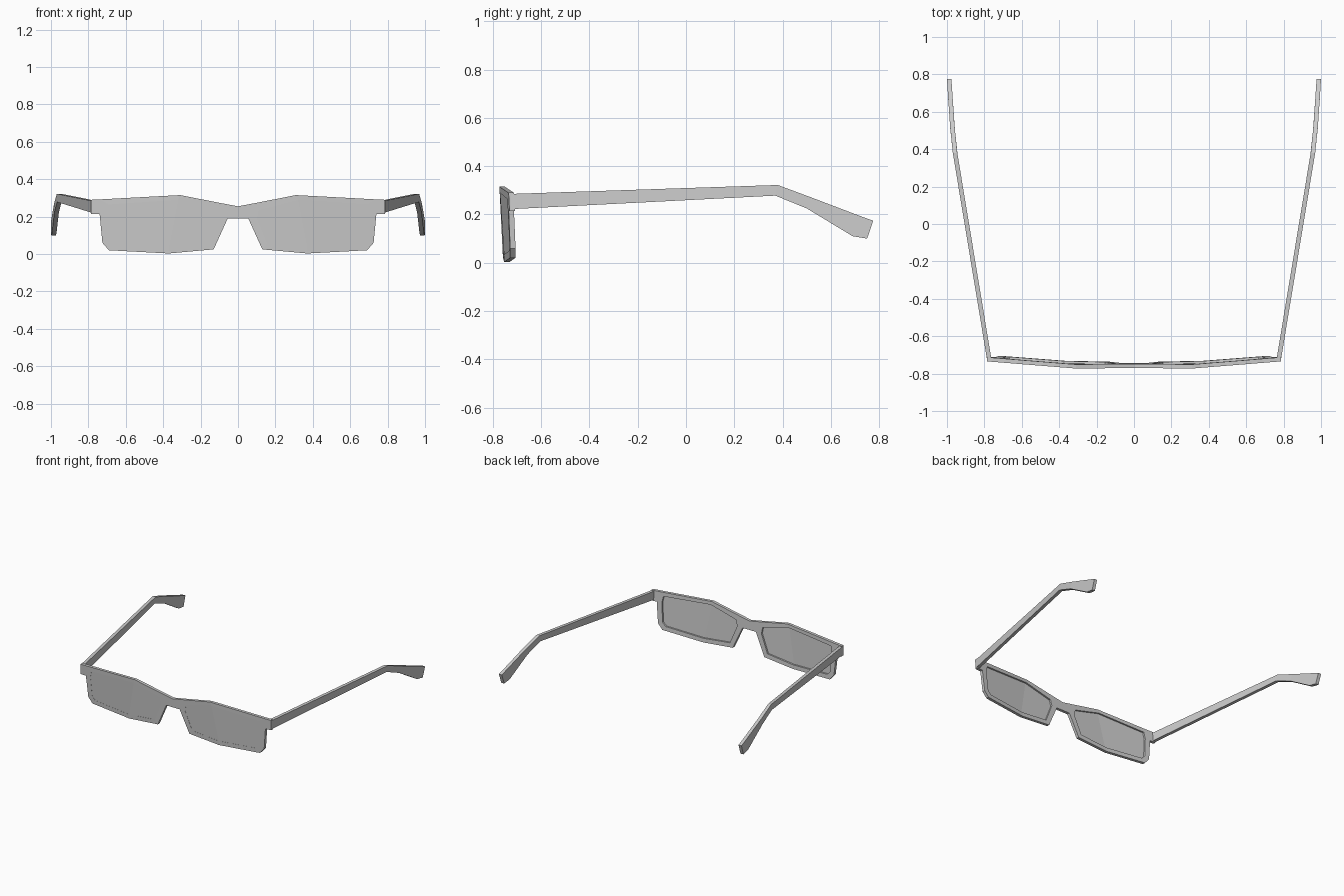
import bpy, bmesh

if "Cube" in bpy.data.objects:
    bpy.data.objects.remove(bpy.data.objects["Cube"])

grey = bpy.data.materials.new("grey")
grey.diffuse_color = (0.6, 0.6, 0.6, 1)
grey.use_nodes = True
grey.node_tree.nodes["Principled BSDF"].inputs["Base Color"].default_value = grey.diffuse_color


def interp(table, v):
    """Piecewise linear lookup."""
    for (a, fa), (b, fb) in zip(table, table[1:]):
        if v <= b:
            return fa + (fb - fa) * (v - a) / (b - a)
    return table[-1][1]


def front_y(x, z):
    """Wrapped front surface, leaning back toward the bottom."""
    return interp([(0, -0.772), (0.32, -0.772), (0.785, -0.735)], x) + 0.05 * (0.3 - z)


def slab(name, faces, place_a, place_b):
    """Closed mirrored plate from flat 2D faces, placed on two surfaces."""
    bm = bmesh.new()
    cache, edges = {}, {}

    def vert(p, side):
        if (p, side) not in cache:
            cache[p, side] = bm.verts.new((place_a, place_b)[side](p))
        return cache[p, side]

    for f in faces:
        bm.faces.new([vert(p, 0) for p in f])
        bm.faces.new([vert(p, 1) for p in reversed(f)])
        for a, b in zip(f, f[1:] + f[:1]):
            edges[a, b] = True
    for a, b in edges:
        # Wall along open borders, leaving the centre line open for mirroring
        if (b, a) not in edges and not (a[0] == b[0] == 0):
            bm.faces.new([vert(b, 0), vert(a, 0), vert(a, 1), vert(b, 1)])
    bmesh.ops.recalc_face_normals(bm, faces=bm.faces)
    mesh = bpy.data.meshes.new(name)
    bm.to_mesh(mesh)
    bm.free()
    mesh.materials.append(grey)
    ob = bpy.data.objects.new(name, mesh)
    bpy.context.collection.objects.link(ob)
    ob.modifiers.new("mirror", 'MIRROR').use_clip = True
    return ob


def depth(d):
    return lambda p: (p[0], front_y(*p) + d, p[1])


# Rim: outer and inner outlines, joined by quads
outer = [(0.085, 0.271), (0.31, 0.315), (0.74, 0.292), (0.74, 0.215), (0.725, 0.06),
         (0.69, 0.02), (0.37, 0.003), (0.13, 0.025), (0.055, 0.19)]
inner = [(0.11, 0.235), (0.32, 0.29), (0.69, 0.265), (0.70, 0.215), (0.69, 0.075),
         (0.665, 0.05), (0.37, 0.033), (0.155, 0.055), (0.10, 0.19)]
n = len(outer)
rim = [[outer[i], outer[(i + 1) % n], inner[(i + 1) % n], inner[i]] for i in range(n)]
bridge = [(0, 0.255), outer[0], outer[8], (0, 0.19)]
lug = [outer[2], (0.785, 0.29), (0.785, 0.215), outer[3]]
slab("front_frame", rim + [bridge, lug], depth(0), depth(0.022))

# Lenses: nearly flush in front, recessed behind
lens = [[inner[0], inner[1], inner[6], inner[7], inner[8]], inner[1:7]]
slab("lenses", lens, depth(0.001), depth(0.01))

# Temples: side profile of (y, z) stations, bowed outward along y
top = [(-0.725, 0.285), (0.38, 0.322), (0.52, 0.27), (0.72, 0.194), (0.775, 0.174)]
low = [(-0.725, 0.222), (0.37, 0.278), (0.50, 0.225), (0.69, 0.11), (0.75, 0.10)]
temple = [[top[i], top[i + 1], low[i + 1], low[i]] for i in range(4)]
bow = [(-0.73, 0.785), (0.40, 0.972), (0.55, 0.986), (0.775, 1.0)]
slab("temples", temple,
     lambda p: (interp(bow, p[0]), p[0], p[1]),
     lambda p: (interp(bow, p[0]) - 0.024, p[0], p[1]))
